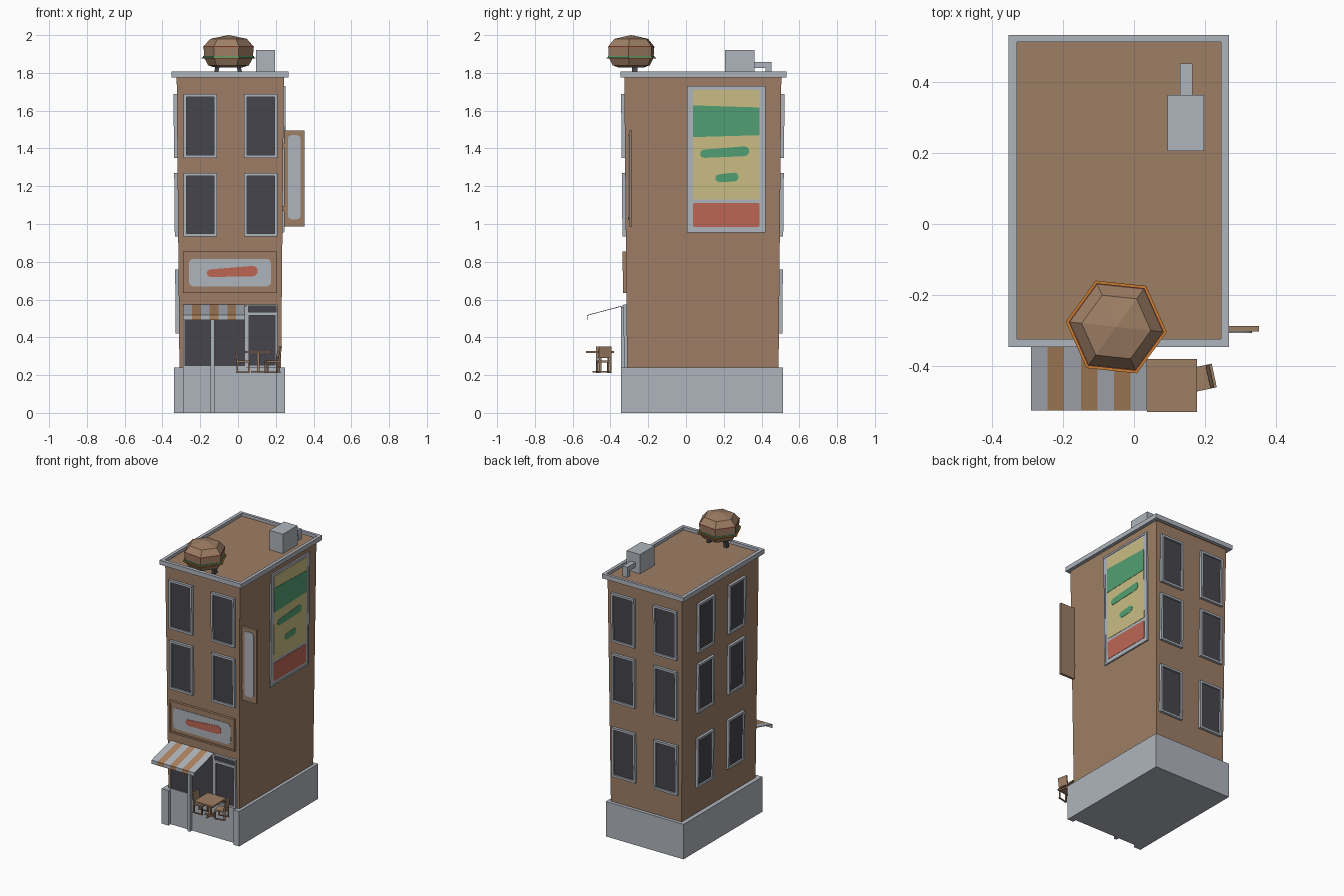
import bpy, bmesh, math
from mathutils import Matrix, Vector

if "Cube" in bpy.data.objects:
    bpy.data.objects.remove(bpy.data.objects["Cube"])


def material(name, r, g, b):
    m = bpy.data.materials.new(name)
    m.diffuse_color = (r, g, b, 1)
    m.use_nodes = True
    m.node_tree.nodes["Principled BSDF"].inputs["Base Color"].default_value = m.diffuse_color
    return m


BROWN = material("brown wall", 0.34, 0.21, 0.13)
GREY = material("light grey", 0.43, 0.46, 0.51)
GLASS = material("dark glass", 0.06, 0.06, 0.073)
YELLOW = material("pale yellow", 0.59, 0.51, 0.23)
GREEN = material("green", 0.084, 0.35, 0.17)
RED = material("red", 0.51, 0.135, 0.09)
ORANGE = material("orange", 0.6, 0.2, 0.03)
TAN = material("tan stripe", 0.42, 0.23, 0.11)


def add(name, verts, faces, mat, fix=True):
    me = bpy.data.meshes.new(name)
    me.from_pydata(verts, [], faces)
    if fix:
        bm = bmesh.new()
        bm.from_mesh(me)
        bmesh.ops.recalc_face_normals(bm, faces=bm.faces)
        bm.to_mesh(me)
        bm.free()
    me.materials.append(mat)
    ob = bpy.data.objects.new(name, me)
    bpy.context.collection.objects.link(ob)
    return ob


def loft(name, rings, mat, caps=True):
    """Skin between rings of equal point count."""
    n = len(rings[0])
    verts = [p for r in rings for p in r]
    faces = [(k * n + i, k * n + (i + 1) % n, (k + 1) * n + (i + 1) % n, (k + 1) * n + i)
             for k in range(len(rings) - 1) for i in range(n)]
    if caps:
        faces += [tuple(range(n))[::-1], tuple(range(len(verts) - n, len(verts)))]
    return add(name, verts, faces, mat)


def rect(x0, x1, y0, y1):
    return [(x0, y0), (x1, y0), (x1, y1), (x0, y1)]


def box(name, x0, x1, y0, y1, z0, z1, mat):
    r = rect(x0, x1, y0, y1)
    return loft(name, [[(x, y, z) for x, y in r] for z in (z0, z1)], mat)


def wall(side, u, z, d):
    """Point on a slightly flaring wall, d outwards."""
    d += 0.0095 * (z - 0.24)
    return {"front": (u, -0.312 - d, z), "back": (u, 0.49 + d, z),
            "right": (0.228 + d, u, z), "left": (-0.31 - d, u, z)}[side]


def plate(name, side, outline, d0, d1, mat):
    return loft(name, [[wall(side, u, z, d) for u, z in outline] for d in (d0, d1)], mat)


def frame(name, side, u0, u1, z0, z1, w, d, mat):
    """Rectangular ring standing out of a wall."""
    o, i = rect(u0, u1, z0, z1), rect(u0 + w, u1 - w, z0 + w, z1 - w)
    rings = [[wall(side, u, z, dd) for u, z in r] for r, dd in ((o, -.01), (o, d), (i, d), (i, -.01), (o, -.01))]
    return loft(name, rings, mat, caps=False)


def window(name, side, u0, u1, z0, z1, w=0.015, d=0.018):
    frame(name + "_frame", side, u0, u1, z0, z1, w, d, GREY)
    plate(name + "_glass", side, rect(u0 + w / 2, u1 - w / 2, z0 + w / 2, z1 - w / 2), -.002, 0.007, GLASS)


def stroke(u1, z1, r1, u2, z2, r2, n=6):
    """Brush-stroke outline with round ends."""
    right = [(u2 - r2 + r2 * math.cos(a), z2 + r2 * math.sin(a))
             for a in (math.pi * (k / n - 0.5) for k in range(n + 1))]
    left = [(u1 + r1 + r1 * math.cos(a), z1 + r1 * math.sin(a))
            for a in (math.pi * (k / n + 0.5) for k in range(n + 1))]
    return right + left


def rounded(u0, u1, z0, z1, r, n=4):
    pts = []
    for k, (u, z) in enumerate([(u1 - r, z1 - r), (u0 + r, z1 - r), (u0 + r, z0 + r), (u1 - r, z0 + r)]):
        for j in range(n + 1):
            a = math.pi / 2 * (k + j / n)
            pts.append((u + r * math.cos(a), z + r * math.sin(a)))
    return pts


# Plinth with front pilasters
box("plinth", -0.34, 0.25, -0.32, 0.513, 0, 0.24, GREY)
box("plinth_pilaster_left", -0.34, -0.288, -0.344, -0.31, 0, 0.24, GREY)
box("plinth_pilaster_right", 0.205, 0.25, -0.344, -0.31, 0, 0.24, GREY)
box("shop_post", -0.145, -0.125, -0.343, -0.30, 0, 0.56, GREY)

# Walls and roof rim
t = 0.0147
loft("walls", [[(x, y, 0.23) for x, y in rect(-0.31, 0.228, -0.312, 0.49)],
               [(x, y, 1.785) for x, y in rect(-0.31 - t, 0.228 + t, -0.312 - t, 0.49 + t)]], BROWN)
box("roof", -0.335, 0.25, -0.33, 0.518, 1.777, 1.787, BROWN)
o, i = rect(-0.353, 0.267, -0.347, 0.532), rect(-0.33, 0.245, -0.324, 0.513)
loft("parapet", [[(x, y, z) for x, y in r]
                 for r, z in ((o, 1.776), (o, 1.807), (i, 1.807), (i, 1.776), (o, 1.776))], GREY, caps=False)

# Windows: two columns on three sides, no ground row on the front
ROWS = [(1.35, 1.687), (0.935, 1.27), (0.42, 0.76)]
COLS = {"front": (-0.20, 0.12), "back": (-0.20, 0.12), "left": (-0.08, 0.255)}
for side, cols in COLS.items():
    for r, (z0, z1) in enumerate(ROWS[:2] if side == "front" else ROWS):
        for c, u in enumerate(cols):
            window(f"{side}_window_{r}_{c}", side, u - 0.088, u + 0.088, z0, z1)

# Shop front: two panes and a door with transom
window("shop_window_left", "front", -0.29, -0.135, 0.24, 0.565, 0.008, 0.012)
window("shop_window_right", "front", -0.135, 0.045, 0.24, 0.565, 0.008, 0.012)
window("door_transom", "front", 0.045, 0.21, 0.525, 0.575, 0.01, 0.016)
window("door", "front", 0.045, 0.21, 0.24, 0.53, 0.014, 0.016)

# Front sign board
plate("sign_board", "front", rect(-0.29, 0.205, 0.635, 0.855), -.01, 0.012, BROWN)
frame("sign_border", "front", -0.29, 0.205, 0.635, 0.855, 0.012, 0.018, BROWN)
plate("sign_panel", "front", rounded(-0.26, 0.175, 0.67, 0.815, 0.025), 0.01, 0.015, GREY)
plate("sign_stroke", "front", stroke(-0.165, 0.74, 0.02, 0.105, 0.75, 0.028), 0.014, 0.018, RED)

# Hanging side sign
box("hanging_sign", 0.243, 0.352, -0.303, -0.287, 0.988, 1.495, BROWN)
loft("hanging_sign_panel", [[(u, y, z) for u, z in rounded(0.264, 0.332, 1.025, 1.47, 0.02)]
                            for y in (-0.307, -0.302)], GREY)
for z in (1.07, 1.40):
    box("sign_bracket", 0.225, 0.246, -0.301, -0.289, z, z + 0.025, BROWN)

# Wall mural on the right side
plate("mural_backing", "right", rect(0.005, 0.42, 0.955, 1.73), -.01, 0.007, GREY)
frame("mural_frame", "right", 0.005, 0.42, 0.955, 1.73, 0.012, 0.010, GREY)
plate("mural_yellow", "right", rect(0.037, 0.39, 1.13, 1.71), 0.003, 0.009, YELLOW)
plate("mural_red", "right", rounded(0.037, 0.39, 0.985, 1.11, 0.008), 0.003, 0.009, RED)
plate("mural_green_band", "right", [(0.037, 1.46), (0.39, 1.47), (0.39, 1.617), (0.037, 1.628)], 0.005, 0.011, GREEN)
plate("mural_stroke_long", "right", stroke(0.075, 1.372, 0.022, 0.335, 1.385, 0.026), 0.005, 0.011, GREEN)
plate("mural_stroke_short", "right", stroke(0.155, 1.243, 0.02, 0.278, 1.248, 0.024), 0.005, 0.011, GREEN)

# Striped awning with a short valance
N, X0, X1 = 7, -0.29, 0.037
for k in range(N):
    a, b = X0 + (X1 - X0) * k / N, X0 + (X1 - X0) * (k + 1) / N
    section = [(-0.31, 0.575), (-0.525, 0.518), (-0.525, 0.493),
               (-0.522, 0.493), (-0.522, 0.515), (-0.31, 0.571)]
    loft(f"awning_stripe_{k}", [[(x, y, z) for y, z in section] for x in (a, b)], TAN if k % 2 else GREY)

# Roof unit with a duct
box("roof_unit", 0.095, 0.197, 0.206, 0.363, 1.78, 1.92, GREY)
box("roof_duct", 0.13, 0.165, 0.36, 0.452, 1.825, 1.857, GREY)
box("roof_duct_end", 0.13, 0.165, 0.422, 0.452, 1.78, 1.83, GREY)


# Six-sided layered bun on two legs
def hexring(r, z):
    return [(-0.05 + r * math.cos(a), -0.29 + r * math.sin(a), z)
            for a in (math.radians(60 * k - 6) for k in range(6))]


loft("bun", [hexring(r, z) for r, z in ((0.07, 1.828), (0.108, 1.84), (0.13, 1.88), (0.133, 1.94),
                                        (0.098, 1.98), (0.002, 2.0))], BROWN)
for name, r, z0, z1, mat in (("cheese_slice", 0.143, 1.876, 1.882, ORANGE),
                             ("lettuce_layer", 0.135, 1.882, 1.889, GREEN),
                             ("tomato_layer", 0.135, 1.934, 1.941, RED)):
    loft(name, [hexring(r, z0), hexring(r, z1)], mat)
for x, lean in ((-0.105, -0.015), (0.0, 0.015)):
    loft("bun_leg", [[(px + s, py, z) for px, py in rect(x - 0.011, x + 0.011, -0.285, -0.257)]
                     for s, z in ((lean, 1.78), (0, 1.85))], GLASS)

# Cafe table
box("table_top", 0.037, 0.178, -0.53, -0.38, 0.316, 0.327, BROWN)
box("table_stem", 0.1, 0.115, -0.463, -0.447, 0.215, 0.32, BROWN)
box("table_foot_x", 0.07, 0.145, -0.461, -0.449, 0.213, 0.223, BROWN)
box("table_foot_y", 0.102, 0.113, -0.495, -0.415, 0.213, 0.223, BROWN)


# Chairs facing the table
def chair(name, x, y, angle):
    parts = [box(name + "_seat", -0.035, 0.035, -0.034, 0.034, 0.268, 0.277, BROWN),
             loft(name + "_back", [[(px + s, py, z) for px, py in rect(0.027, 0.035, -0.034, 0.034)]
                                   for s, z in ((0, 0.29), (0.01, 0.352))], BROWN)]
    for sy in (-0.034, 0.026):
        parts.append(box(name + "_runner", -0.035, 0.037, sy, sy + 0.008, 0.212, 0.219, BROWN))
        for sx, top in ((-0.035, 0.27), (0.027, 0.30)):
            parts.append(box(name + "_leg", sx, sx + 0.008, sy, sy + 0.008, 0.213, top, BROWN))
    for p in parts:
        p.data.transform(Matrix.Translation(Vector((x, y, 0))) @ Matrix.Rotation(angle, 4, "Z"))


chair("right_chair", 0.182, -0.436, math.radians(12))
chair("left_chair", 0.026, -0.442, math.radians(180))
